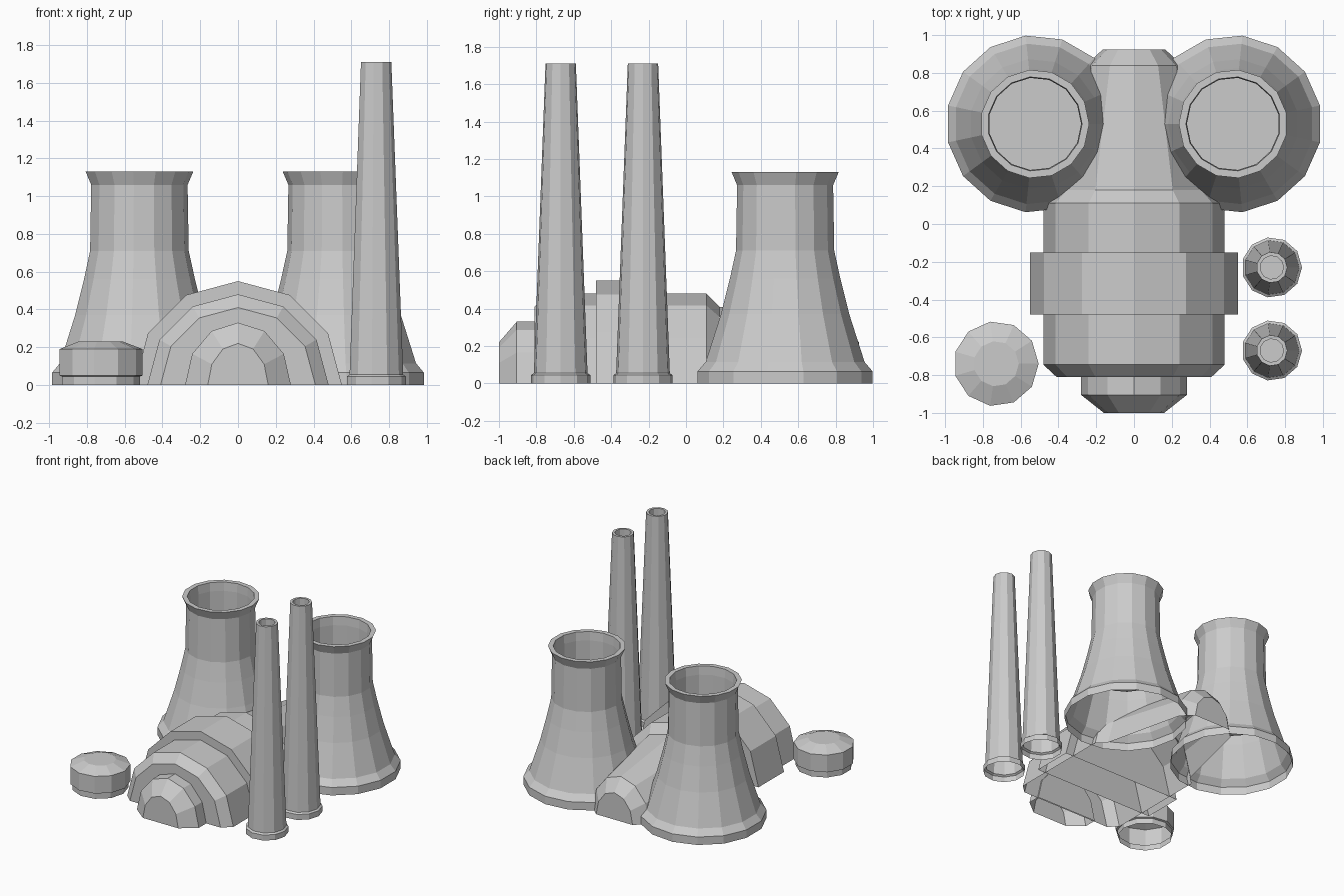
import bpy, bmesh
from math import sin, cos, pi

if "Cube" in bpy.data.objects:
    bpy.data.objects.remove(bpy.data.objects["Cube"])


def finish(name, bm):
    bmesh.ops.recalc_face_normals(bm, faces=bm.faces[:])
    me = bpy.data.meshes.new(name)
    bm.to_mesh(me)
    bm.free()
    ob = bpy.data.objects.new(name, me)
    bpy.context.collection.objects.link(ob)
    return ob


def bridge(bm, rings, closed):
    for a, b in zip(rings, rings[1:]):
        n = len(a)
        for i in range(n if closed else n - 1):
            j = (i + 1) % n
            bm.faces.new((a[i], a[j], b[j], b[i]))


def lathe(name, x, y, profile, sides, flip=1):
    """Faceted revolve of (radius, z) points; open base, last ring capped."""
    bm = bmesh.new()
    rings = [[bm.verts.new((x + flip * r * cos(2 * pi * i / sides),
                            y + r * sin(2 * pi * i / sides), z))
              for i in range(sides)] for r, z in profile]
    bridge(bm, rings, True)
    bm.faces.new(rings[-1])
    return finish(name, bm)


def vault(name, sections):
    """Half twelve-sided vault through (y, half width, height) sections."""
    bm = bmesh.new()
    rings = [[bm.verts.new((w * cos(pi * i / 6), y, h * sin(pi * i / 6)))
              for i in range(7)] for y, w, h in sections]
    bridge(bm, rings, False)
    bm.faces.new(rings[0])
    bm.faces.new(rings[-1])
    return finish(name, bm)


# Cooling towers: flared shell, rim, and inner well with a floor
tower = [(.47, 0), (.47, .065), (.427, .115), (.345, .37), (.297, .56),
         (.264, .71), (.258, 1.06), (.288, 1.13), (.25, 1.13),
         (.245, 1.06), (.245, .71), (.245, .39)]
for side, label in ((-1, "left"), (1, "right")):
    lathe("cooling_tower_" + label, .525 * side, .53, tower, 15, -side)

# Tapered chimneys on low collars
chimney = [(.16, 0), (.16, .045), (.145, .055), (.082, 1.71),
           (.062, 1.71), (.062, 1.35)]
for y, label in ((-.67, "front"), (-.23, "back")):
    lathe("chimney_" + label, .73, y, chimney, 11)

# Storage tank with a recessed foot and sloped lid
lathe("storage_tank", -.73, -.74,
      [(.21, 0), (.21, .045), (.225, .05), (.225, .19), (.12, .23)], 11)

# Vaulted hall: main body with tapered tail, raised band and front porch
vault("hall_body", [(-.81, .41, .41), (-.745, .48, .48), (.11, .48, .48),
                    (.18, .41, .41), (.84, .255, .32), (.925, .165, .22)])
vault("hall_band", [(-.48, .55, .55), (-.15, .55, .55)])
vault("hall_porch", [(-1, .16, .22), (-.905, .28, .33), (-.8, .28, .33)])
